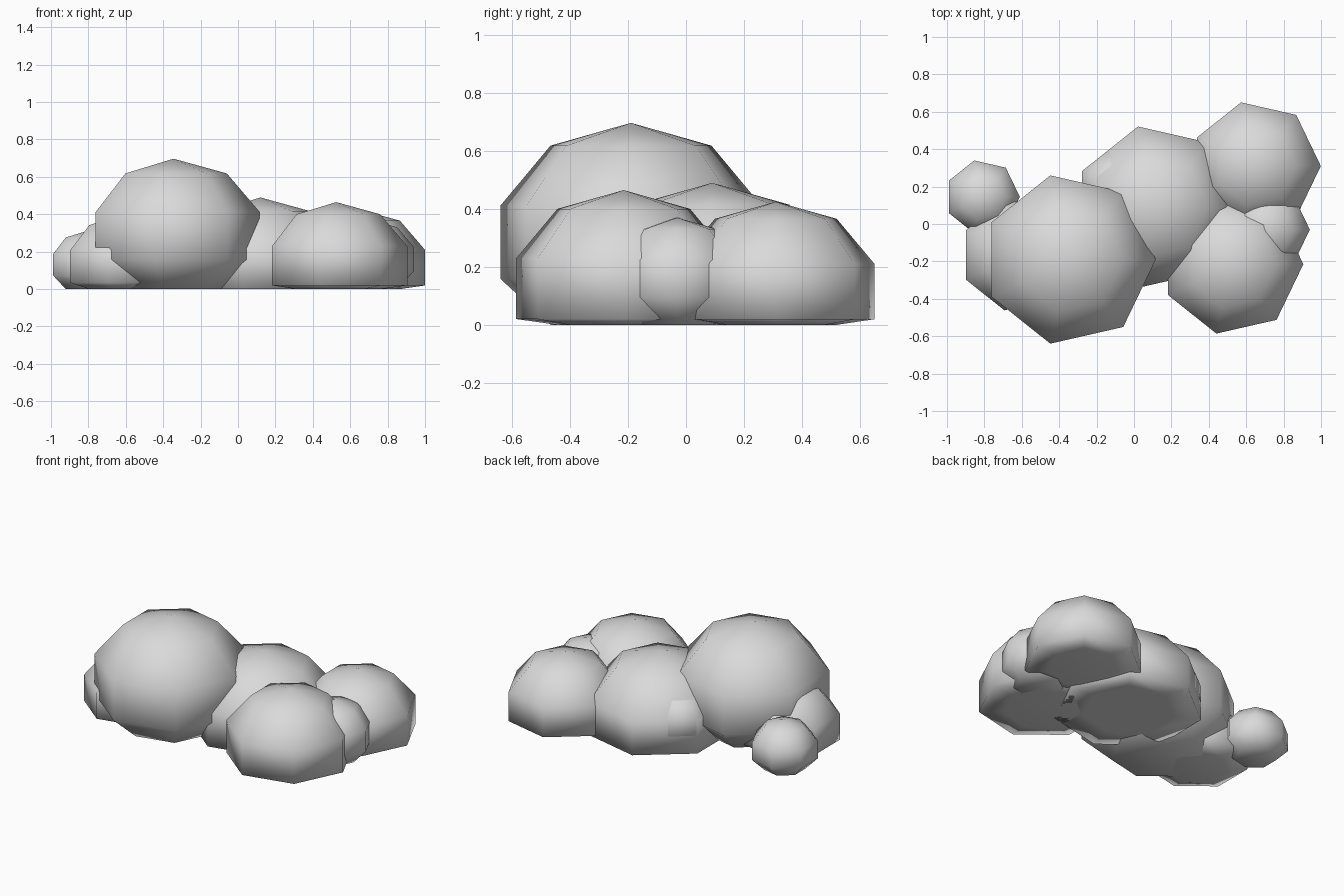
import bpy, bmesh
from math import sin, cos, pi

if "Cube" in bpy.data.objects:
    bpy.data.objects.remove(bpy.data.objects["Cube"])

stone = bpy.data.materials.new("pale_grey")
stone.diffuse_color = (0.7, 0.7, 0.7, 1)
stone.use_nodes = True
stone.node_tree.nodes["Principled BSDF"].inputs["Base Color"].default_value = stone.diffuse_color

SEGMENTS, RINGS = 7, 5


def lobe(name, x, y, z, r, rz):
    """Seven-sided, five-ring ball with its underside pressed flat on the ground."""
    bm = bmesh.new()
    top = bm.verts.new((0, 0, rz))
    rings = []
    for i in range(1, RINGS):
        a = pi * i / RINGS
        rings.append([bm.verts.new((r * sin(a) * cos(2 * pi * k / SEGMENTS),
                                    r * sin(a) * sin(2 * pi * k / SEGMENTS),
                                    rz * cos(a))) for k in range(SEGMENTS)])
    bottom = bm.verts.new((0, 0, -rz))
    for k in range(SEGMENTS):
        n = (k + 1) % SEGMENTS
        bm.faces.new((top, rings[0][k], rings[0][n]))
        for up, low in zip(rings, rings[1:]):
            bm.faces.new((up[k], low[k], low[n], up[n]))
        bm.faces.new((bottom, rings[-1][n], rings[-1][k]))
    # flatten everything that would sink below the ground
    for v in bm.verts:
        v.co.z = max(v.co.z, -z)
    for f in bm.faces:
        f.smooth = True
    bmesh.ops.recalc_face_normals(bm, faces=bm.faces)
    me = bpy.data.meshes.new(name)
    bm.to_mesh(me)
    bm.free()
    me.materials.append(stone)
    ob = bpy.data.objects.new(name, me)
    ob.location = (x, y, z)
    bpy.context.collection.objects.link(ob)


# the clustered lobes: name, centre, horizontal radius, vertical radius
lobe("main_lobe", -0.345, -0.19, 0.285, 0.485, 0.412)
lobe("middle_lobe", 0.12, 0.09, 0.095, 0.465, 0.395)
lobe("back_right_lobe", 0.65, 0.31, 0.115, 0.367, 0.31)
lobe("front_right_lobe", 0.525, -0.215, 0.125, 0.40, 0.34)
lobe("small_right_lobe", 0.71, -0.03, 0.16, 0.242, 0.21)
lobe("small_left_lobe", -0.81, 0.145, 0.13, 0.21, 0.18)
lobe("front_left_lobe", -0.625, -0.165, 0.12, 0.32, 0.275)
lobe("inner_lobe", -0.10, 0.20, 0.17, 0.205, 0.175)
